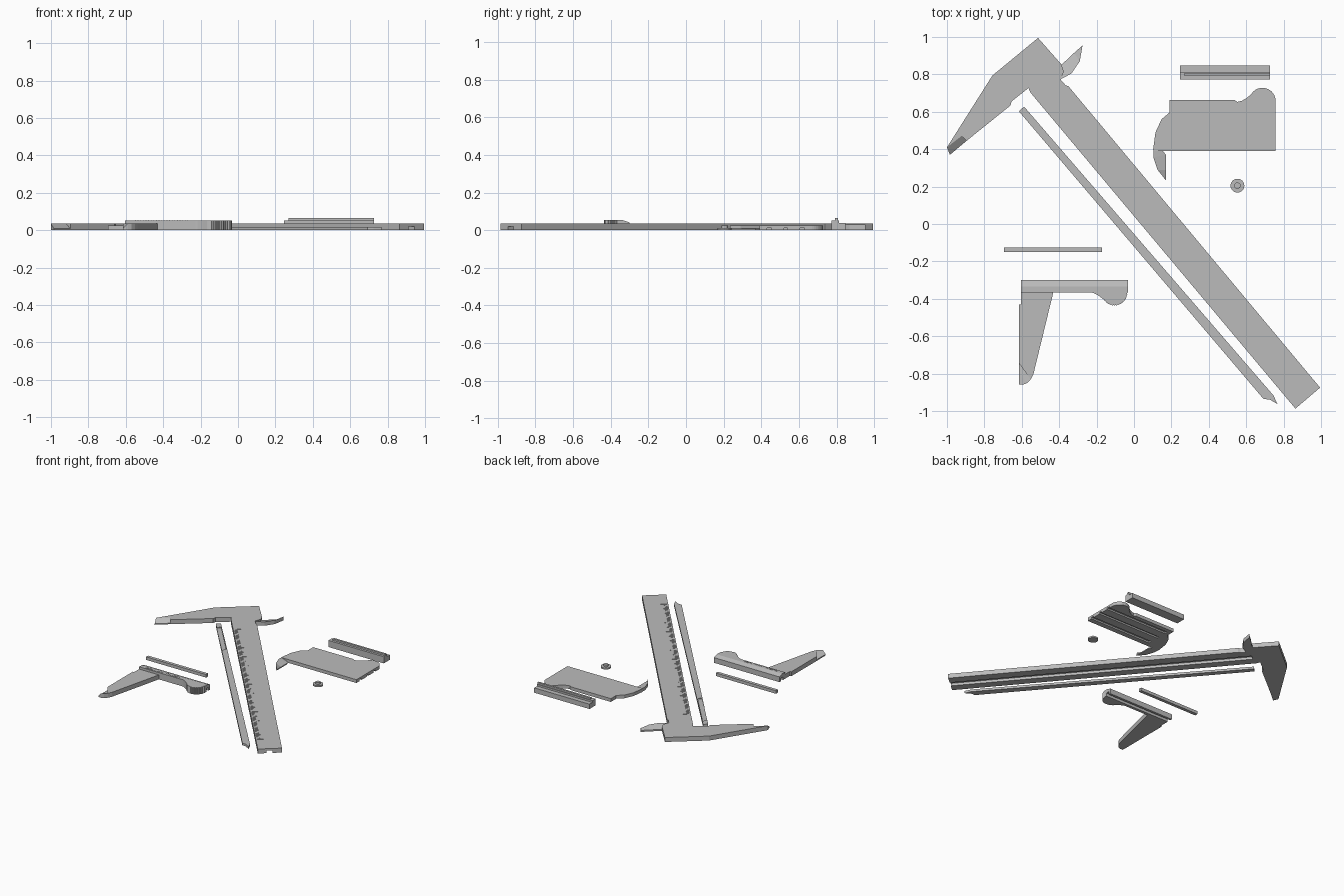
import bpy, bmesh, math
from mathutils import Vector

if "Cube" in bpy.data.objects:
    bpy.data.objects.remove(bpy.data.objects["Cube"])

grey = bpy.data.materials.new("grey plastic")
grey.diffuse_color = (0.5, 0.5, 0.5, 1)
grey.use_nodes = True
grey.node_tree.nodes["Principled BSDF"].inputs["Base Color"].default_value = grey.diffuse_color


def finish(name, bm):
    bmesh.ops.recalc_face_normals(bm, faces=bm.faces)
    mesh = bpy.data.meshes.new(name)
    bm.to_mesh(mesh)
    bm.free()
    mesh.materials.append(grey)
    ob = bpy.data.objects.new(name, mesh)
    bpy.context.collection.objects.link(ob)
    return ob


def add_prism(bm, pts, z0, z1):
    face = bm.faces.new([bm.verts.new((x, y, z0)) for x, y in pts])
    ext = bmesh.ops.extrude_face_region(bm, geom=[face])["geom"]
    verts = [v for v in ext if isinstance(v, bmesh.types.BMVert)]
    bmesh.ops.translate(bm, verts=verts, vec=(0, 0, z1 - z0))


def prism(name, pts, z0, z1):
    bm = bmesh.new()
    add_prism(bm, pts, z0, z1)
    return finish(name, bm)


def rect(x0, x1, y0, y1):
    return [(x0, y0), (x1, y0), (x1, y1), (x0, y1)]


def arc(cx, cy, r, a0, a1, n, rib=0.0):
    """Arc points in degrees; rib pulls every second point inwards."""
    out = []
    for i in range(n + 1):
        a = math.radians(a0 + (a1 - a0) * i / n)
        q = r - rib * (i % 2)
        out.append((cx + q * math.cos(a), cy + q * math.sin(a)))
    return out


def x_extrude(name, profile, x0, x1):
    """Extrude a (y, z) profile along x."""
    bm = bmesh.new()
    face = bm.faces.new([bm.verts.new((x0, y, z)) for y, z in profile])
    ext = bmesh.ops.extrude_face_region(bm, geom=[face])["geom"]
    verts = [v for v in ext if isinstance(v, bmesh.types.BMVert)]
    bmesh.ops.translate(bm, verts=verts, vec=(x1 - x0, 0, 0))
    return finish(name, bm)


def blade(name, edge, back, z_edge, z_back):
    """Wedge between a thin cutting edge and a thick back, both polylines."""
    bm = bmesh.new()
    rings = []
    for (ex, ey), (bx, by) in zip(edge, back):
        rings.append([bm.verts.new(p) for p in
                      ((ex, ey, 0), (bx, by, 0), (bx, by, z_back), (ex, ey, z_edge))])
    for a, b in zip(rings, rings[1:]):
        for i in range(4):
            j = (i + 1) % 4
            bm.faces.new((a[i], a[j], b[j], b[i]))
    bm.faces.new(rings[0])
    bm.faces.new(rings[-1])
    return finish(name, bm)


def cut(ob, cutter):
    mod = ob.modifiers.new("cut", 'BOOLEAN')
    mod.operation, mod.solver, mod.object = 'DIFFERENCE', 'EXACT', cutter
    dg = bpy.context.evaluated_depsgraph_get()
    mesh = bpy.data.meshes.new_from_object(ob.evaluated_get(dg))
    ob.modifiers.clear()
    ob.data = mesh
    bpy.data.objects.remove(cutter)


# Beam frame: distance s along the beam, t across it
origin = Vector((-0.554, 0.703))
along = Vector((0.6426, -0.7664))
across = Vector((0.7664, 0.6426))


def on_beam(s, t):
    return tuple(origin + along * s + across * t)


def beam_rect(s0, s1, t0, t1):
    return [on_beam(s0, t0), on_beam(s1, t0), on_beam(s1, t1), on_beam(s0, t1)]


# Beam with fixed jaw
T = 0.035
beam = prism("beam_and_fixed_jaw", [
    (0.863, -0.987), (0.995, -0.875), (-0.350, 0.736), (-0.366, 0.742), (-0.393, 0.773),
    (-0.375, 0.815), (-0.388, 0.853), (-0.513, 0.995), (-0.757, 0.794), (-1.0, 0.41),
    (-0.92, 0.472), (-0.896, 0.444), (-0.66, 0.634), (-0.655, 0.655), (-0.564, 0.727),
    (-0.554, 0.703)], 0, T)
# Sliding groove under the beam
cut(beam, prism("groove_cutter", beam_rect(0.02, 2.4, 0.062, 0.107), -0.01, 0.02))
# Engraved scale ticks, longer every fifth and tenth
bm = bmesh.new()
for i in range(121):
    length = 0.055 if i % 10 == 0 else 0.042 if i % 5 == 0 else 0.03
    s = 0.18 + i * 0.0155
    add_prism(bm, beam_rect(s, s + 0.005, 0.008, length), T - 0.004, T + 0.01)
cut(beam, finish("tick_cutter", bm))

# Bevelled tip of the fixed jaw
blade("fixed_jaw_tip", [(-0.984, 0.37), (-0.896, 0.444)],
      [(-1.0, 0.41), (-0.92, 0.472)], 0.008, T)
# Small inside jaw on the beam head
blade("fixed_inside_jaw",
      [(-0.388, 0.853), (-0.36, 0.877), (-0.32, 0.915), (-0.277, 0.953)],
      [(-0.393, 0.773), (-0.334, 0.805), (-0.29, 0.87), (-0.275, 0.955)], 0.012, 0.03)

# Depth rod with hooked end and shallow recess
rod = prism("depth_rod", [(-0.588, 0.628), (-0.615, 0.602), (0.693, -0.936),
                          (0.725, -0.938), (0.767, -0.963), (0.746, -0.917)], 0, 0.018)
cut(rod, prism("recess_cutter", [(-0.553, 0.58), (-0.575, 0.548), (-0.324, 0.265),
                                 (-0.307, 0.291)], 0.012, 0.03))

# Slider back plate with thumb grip
S = 0.026
plate = prism("slider_plate",
              [(0.19, 0.39), (0.757, 0.39)] + arc(0.687, 0.658, 0.07, 0, 150, 16)
              + [(0.60, 0.672), (0.575, 0.658), (0.553, 0.653), (0.537, 0.663),
                 (0.19, 0.663), (0.19, 0.596), (0.147, 0.56), (0.115, 0.49),
                 (0.102, 0.398), (0.104, 0.39)], 0, S)
bm = bmesh.new()
for y0, y1 in ((0.43, 0.455), (0.52, 0.54), (0.605, 0.63)):
    add_prism(bm, rect(0.22, 0.9, y0, y1), -0.01, 0.012)
cut(plate, finish("channel_cutter", bm))
# Moving inside jaw below the plate
blade("moving_inside_jaw",
      [(0.155, 0.39), (0.171, 0.37), (0.171, 0.29), (0.171, 0.233)],
      [(0.104, 0.39), (0.104, 0.356), (0.126, 0.29), (0.17, 0.234)], 0.008, S)

# Moving jaw carriage: bevelled strip, ribbed thumb grip, long jaw
strip = x_extrude("carriage_strip", [(-0.367, 0), (-0.30, 0), (-0.30, 0.041),
                                     (-0.335, 0.053), (-0.367, 0.053)], -0.603, -0.033)
cut(strip, prism("strip_cutter", rect(-0.7, 0.1, -0.345, -0.318), -0.01, 0.025))
prism("thumb_grip", [(-0.033, -0.365)]
      + arc(-0.104, -0.367, 0.07, 0, -150, 30, 0.004)
      + [(-0.19, -0.383), (-0.217, -0.368), (-0.25, -0.365)], 0, 0.053)
prism("moving_jaw", [(-0.603, -0.36), (-0.603, -0.43), (-0.615, -0.43), (-0.615, -0.745),
                     (-0.552, -0.83), (-0.537, -0.80), (-0.43, -0.36)], 0, T)
blade("moving_jaw_tip", [(-0.615, -0.745), (-0.615, -0.80), (-0.615, -0.858)],
      [(-0.552, -0.83), (-0.57, -0.85), (-0.59, -0.858)], 0.01, T)

# Vernier ticks as thin raised plates
bm = bmesh.new()
for i in range(21):
    add_prism(bm, rect(-0.55 + i * 0.014, -0.546 + i * 0.014, -0.362, -0.345), 0.052, 0.0545)
finish("vernier_ticks", bm)

# Clamp rail with stepped profile and rib
x_extrude("clamp_rail", [(0.773, 0), (0.848, 0), (0.848, 0.038), (0.812, 0.038),
                         (0.812, 0.052), (0.773, 0.052)], 0.246, 0.727)
prism("clamp_rail_rib", rect(0.27, 0.727, 0.791, 0.807), 0.05, 0.065)

# Spring strip
prism("spring_strip", rect(-0.695, -0.172, -0.15, -0.125), 0, 0.024)

# Lock screw: disc and raised hub
prism("lock_screw_disc", arc(0.553, 0.205, 0.037, 0, 345, 23), 0, 0.012)
prism("lock_screw_hub", arc(0.553, 0.205, 0.017, 0, 345, 23), 0.011, 0.026)
